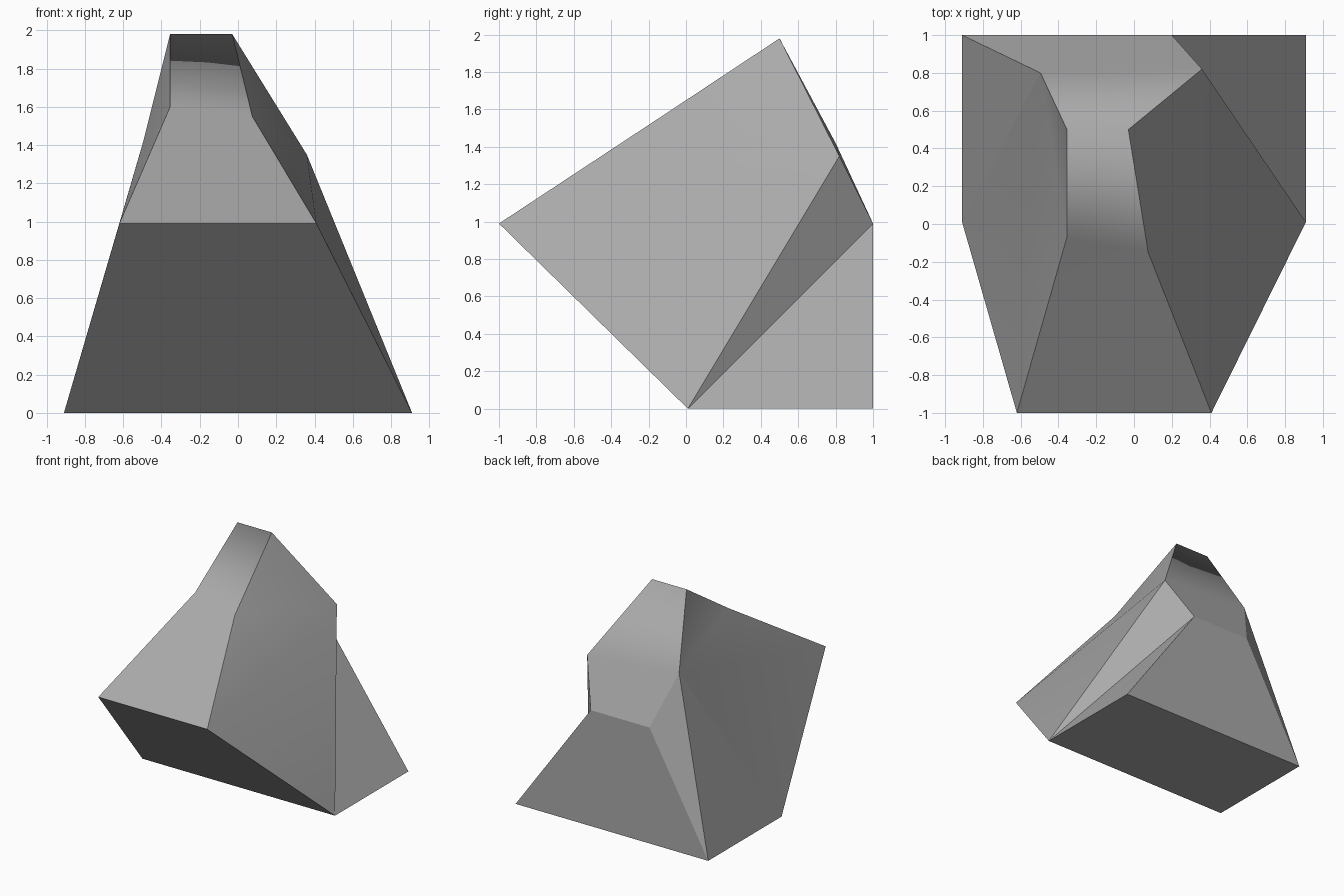
import bpy
import bmesh

cube = bpy.data.objects.get("Cube")
if cube:
    bpy.data.objects.remove(cube, do_unlink=True)

# One plain grey for the whole block
grey = bpy.data.materials.new("plain_grey")
grey.use_nodes = True
colour = (0.4, 0.4, 0.4, 1)
grey.diffuse_color = colour
grey.node_tree.nodes["Principled BSDF"].inputs["Base Color"].default_value = colour

# Outline stations, each with a right-hand (-x) and left-hand (+x) corner
stations = {
    "front": ((-0.62, -1, 0.99), (0.41, -1, 0.99)),
    "slope": ((-0.355, -0.07, 1.60), (0.075, -0.15, 1.55)),
    "ridge": ((-0.355, 0.5, 1.98), (-0.03, 0.5, 1.98)),
    "shoulder": ((-0.495, 0.8, 1.42), (0.36, 0.82, 1.35)),
    "back": ((-0.355, 1, 0.99), (0.2, 1, 0.99)),
    "heel": ((-0.91, 1, 0), (0.91, 1, 0)),
    "toe": ((-0.91, 0.01, 0), (0.91, 0.01, 0)),
}
names = list(stations)

bm = bmesh.new()
corner = {n: [bm.verts.new(p) for p in pair] for n, pair in stations.items()}
panel = {}

# Bands running across the block: top strip is one soft panel, the rest are flat
for i, a in enumerate(names):
    b = names[(i + 1) % len(names)]
    face = bm.faces.new((corner[a][0], corner[a][1], corner[b][1], corner[b][0]))
    panel[face] = "top" if i < 4 else a

# Flanks: shared upper facets, then a different fold at the back of each side
upper = ["toe front shoulder", "front slope shoulder", "slope ridge shoulder"]
folds = (
    ["toe shoulder heel", "heel shoulder back"],
    ["toe shoulder back", "toe back heel"],
)
for side in (0, 1):
    for number, facet in enumerate(upper + folds[side]):
        face = bm.faces.new([corner[n][side] for n in facet.split()])
        panel[face] = (side, number if number > 2 else "upper")

bmesh.ops.recalc_face_normals(bm, faces=bm.faces[:])

# Soft shading inside a panel, crisp edges between panels
for face in bm.faces:
    face.smooth = True
for edge in bm.edges:
    edge.smooth = len({panel[f] for f in edge.link_faces}) == 1

mesh = bpy.data.meshes.new("faceted_block")
bm.to_mesh(mesh)
bm.free()
mesh.materials.append(grey)
block = bpy.data.objects.new("faceted_block", mesh)
bpy.context.collection.objects.link(block)
